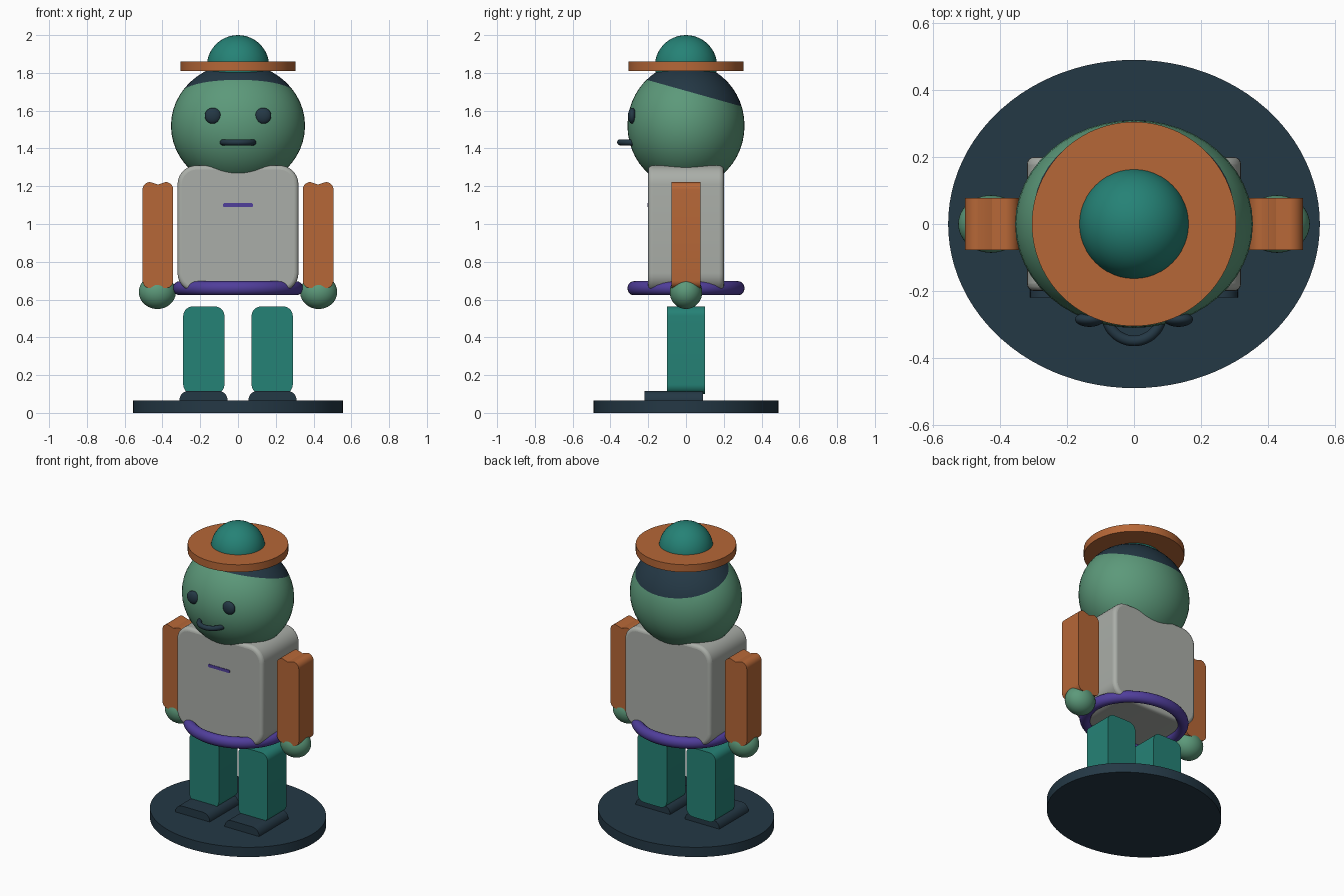
import bpy, bmesh, math
from mathutils import Vector

if "Cube" in bpy.data.objects:
    bpy.data.objects.remove(bpy.data.objects["Cube"], do_unlink=True)


def make_material(name, rgb):
    linear = [((c / 255 + 0.055) / 1.055) ** 2.4 for c in rgb]
    mat = bpy.data.materials.new(name)
    mat.use_nodes = True
    mat.diffuse_color = (*linear, 1)
    mat.node_tree.nodes["Principled BSDF"].inputs["Base Color"].default_value = (*linear, 1)
    return mat


navy = make_material("navy", (36, 56, 69))
teal = make_material("teal", (37, 130, 118))
orange = make_material("orange", (182, 103, 55))
green = make_material("green", (92, 153, 122))
grey = make_material("grey", (170, 174, 168))
purple = make_material("purple", (80, 62, 155))


def finish(obj, name, *mats):
    obj.name = name
    for mat in mats:
        obj.data.materials.append(mat)
    bpy.ops.object.select_all(action="DESELECT")
    obj.select_set(True)
    bpy.context.view_layer.objects.active = obj
    bpy.ops.object.shade_smooth_by_angle(angle=math.radians(35))
    return obj


def ellipsoid(name, centre, radii, *mats):
    bpy.ops.mesh.primitive_uv_sphere_add(segments=48, ring_count=24, location=centre)
    obj = bpy.context.object
    obj.scale = radii
    bpy.ops.object.transform_apply(location=True, rotation=False, scale=True)
    return finish(obj, name, *mats)


def disc(name, rx, ry, z0, z1, mat):
    bpy.ops.mesh.primitive_cylinder_add(vertices=96, radius=1, depth=1, location=(0, 0, (z0 + z1) / 2))
    obj = bpy.context.object
    obj.scale = (rx, ry, z1 - z0)
    bpy.ops.object.transform_apply(location=True, rotation=False, scale=True)
    return finish(obj, name, mat)


def slab(name, x, z, y, radius, mat, notch=0, edge=0):
    """Rounded rectangle in the xz plane, extruded along y."""
    points = []
    corners = [(x[1] - radius, z[1] - radius), (x[0] + radius, z[1] - radius),
               (x[0] + radius, z[0] + radius), (x[1] - radius, z[0] + radius)]
    for i, (cx, cz) in enumerate(corners):
        for step in range(9):
            a = (i + step / 8) * math.pi / 2
            points.append((cx + radius * math.cos(a), cz + radius * math.sin(a)))
        if notch and i == 0:
            points.append((sum(x) / 2, z[1] - notch))
    bm = bmesh.new()
    face = bm.faces.new([bm.verts.new((px, y[0], pz)) for px, pz in points])
    moved = bmesh.ops.extrude_face_region(bm, geom=[face], use_keep_orig=True)["geom"]
    bmesh.ops.translate(bm, vec=(0, y[1] - y[0], 0),
                        verts=[v for v in moved if isinstance(v, bmesh.types.BMVert)])
    bmesh.ops.recalc_face_normals(bm, faces=bm.faces)
    mesh = bpy.data.meshes.new(name)
    bm.to_mesh(mesh)
    bm.free()
    obj = bpy.data.objects.new(name, mesh)
    bpy.context.collection.objects.link(obj)
    finish(obj, name, mat)
    if edge:
        bevel = obj.modifiers.new("soft edge", "BEVEL")
        bevel.width = edge
        bevel.segments = 4
        bevel.limit_method = "ANGLE"
        bevel.angle_limit = math.radians(50)
    return obj


# Base and torso
disc("base", 0.555, 0.49, 0, 0.065, navy)
slab("torso", (-0.32, 0.32), (0.64, 1.31), (-0.2, 0.2), 0.1, grey, edge=0.022)
slab("chest_mark", (-0.08, 0.08), (1.09, 1.11), (-0.203, -0.195), 0.008, purple)

# Belt ring
bpy.ops.mesh.primitive_torus_add(major_segments=72, minor_segments=16,
                                 major_radius=0.31, minor_radius=0.037, location=(0, 0, 0.66))
belt = bpy.context.object
belt.scale = (0.345 / 0.347, 0.31 / 0.347, 1)
finish(belt, "belt", purple)

# Limbs and eyes, one set for each side
for side, s in (("left", 1), ("right", -1)):
    def span(a, b):
        return tuple(sorted((s * a, s * b)))

    slab(side + "_foot", span(0.055, 0.31), (0.015, 0.117), (-0.22, 0.09), 0.05, navy)
    slab(side + "_leg", span(0.072, 0.29), (0.1, 0.563), (-0.1, 0.1), 0.05, teal)
    slab(side + "_arm", span(0.343, 0.505), (0.66, 1.222), (-0.078, 0.078), 0.04, orange, notch=0.013)
    ellipsoid(side + "_hand", (s * 0.427, 0, 0.64), (0.098, 0.086, 0.09), green)
    ellipsoid(side + "_eye", (s * 0.133, -0.285, 1.573), (0.043, 0.022, 0.042), navy)

# Head, with the hair as the part above a tilted cut
head = ellipsoid("head", (0, 0, 1.52), (0.355, 0.31, 0.33), green, navy)
hair_point, hair_normal = Vector((0, 0, 1.705)), Vector((0, 0.28, 1)).normalized()
bm = bmesh.new()
bm.from_mesh(head.data)
bmesh.ops.bisect_plane(bm, geom=bm.verts[:] + bm.edges[:] + bm.faces[:],
                       plane_co=hair_point, plane_no=hair_normal)
for f in bm.faces:
    f.material_index = int((f.calc_center_median() - hair_point).dot(hair_normal) > 0)
bm.to_mesh(head.data)
bm.free()

# Mouth: a curved tube standing out from the face
curve = bpy.data.curves.new("mouth", "CURVE")
curve.dimensions = "3D"
curve.bevel_depth = 0.016
curve.bevel_resolution = 4
curve.use_fill_caps = True
spline = curve.splines.new("POLY")
spline.points.add(24)
for i, p in enumerate(spline.points):
    a = math.pi * i / 24
    p.co = (0.083 * math.cos(a), -0.266 - 0.083 * math.sin(a), 1.432, 1)
mouth = bpy.data.objects.new("mouth", curve)
bpy.context.collection.objects.link(mouth)
curve.materials.append(navy)

# Hat
disc("hat_brim", 0.305, 0.305, 1.81, 1.86, orange)
ellipsoid("hat_crown", (0, 0, 1.835), (0.165, 0.165, 0.165), teal)
